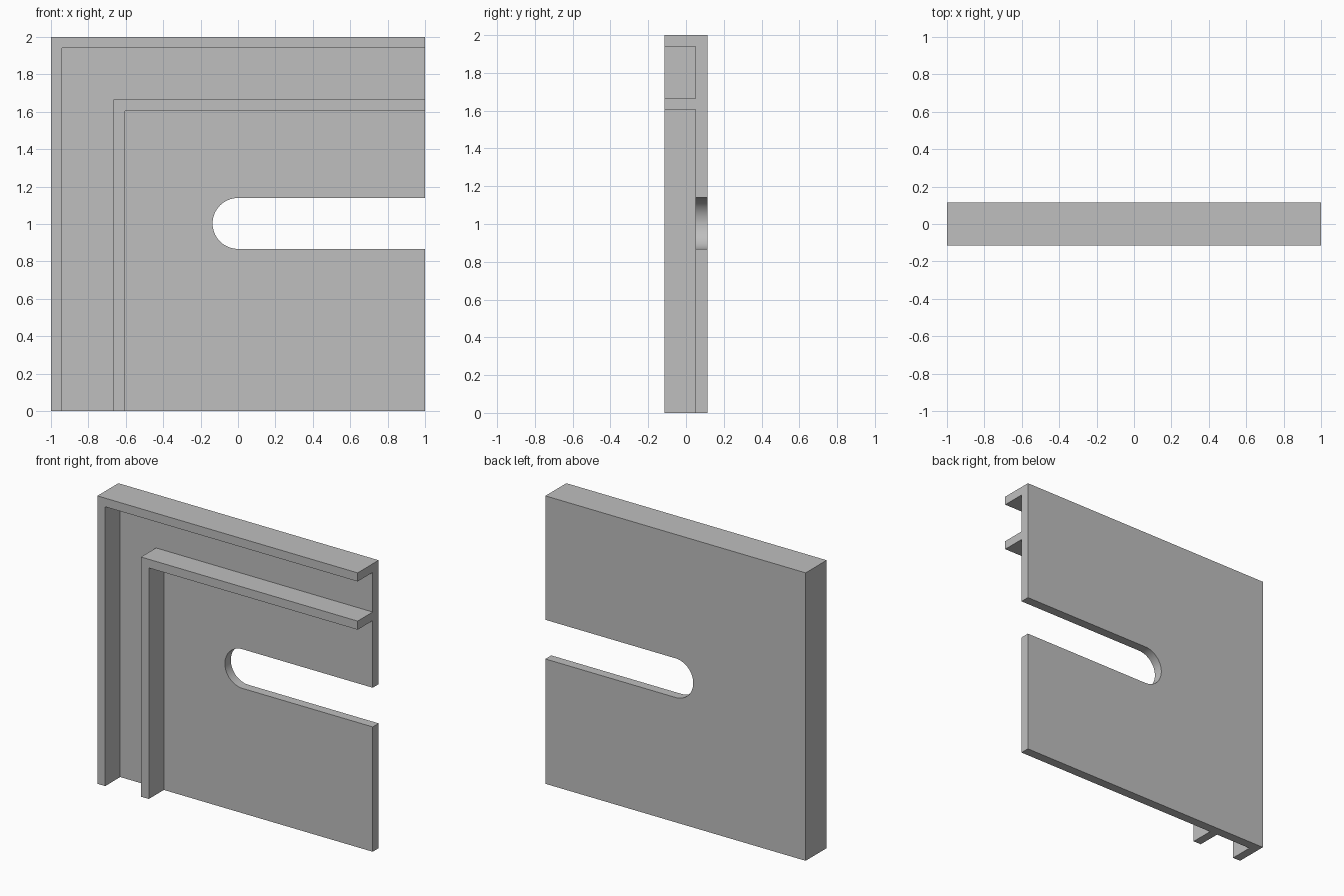
import bpy, bmesh, math

if "Cube" in bpy.data.objects:
    bpy.data.objects.remove(bpy.data.objects["Cube"])

grey = bpy.data.materials.new("plain grey")
grey.diffuse_color = (0.52, 0.52, 0.52, 1)
grey.use_nodes = True
grey.node_tree.nodes["Principled BSDF"].inputs["Base Color"].default_value = grey.diffuse_color

FRONT, FACE, BACK = -0.115, 0.05, 0.115   # depth of rib tips, plate face, plate back


def extrude_profile(name, points, y0, y1):
    """Extrude an outline in the x-z plane from y0 to y1."""
    bm = bmesh.new()
    face = bm.faces.new([bm.verts.new((x, y0, z)) for x, z in points])
    grown = bmesh.ops.extrude_face_region(bm, geom=[face])["geom"]
    for v in grown:
        if isinstance(v, bmesh.types.BMVert):
            v.co.y = y1
    bmesh.ops.recalc_face_normals(bm, faces=bm.faces[:])
    mesh = bpy.data.meshes.new(name)
    bm.to_mesh(mesh)
    bm.free()
    mesh.materials.append(grey)
    obj = bpy.data.objects.new(name, mesh)
    bpy.context.collection.objects.link(obj)
    return obj


# Back plate with a round-ended slot open to the right
r, cz, steps = 0.136, 1.003, 32
arc = [(r * math.cos(a), cz + r * math.sin(a))
       for a in (-math.pi / 2 - math.pi * i / steps for i in range(steps + 1))]
plate = extrude_profile(
    "slotted_plate",
    [(-1, 0), (1, 0), (1, cz - r)] + arc + [(1, cz + r), (1, 2), (-1, 2)],
    FACE, BACK)
bpy.context.view_layer.objects.active = plate
plate.select_set(True)
bpy.ops.object.shade_smooth_by_angle(angle=math.radians(30))


# L-shaped ribs standing on the front of the plate
def rib(name, x, z, t=0.06):
    extrude_profile(name, [(x, 0), (x + t, 0), (x + t, z - t), (1, z - t), (1, z), (x, z)],
                    FRONT, FACE)


rib("outer_rib", -1.0, 2.0)
rib("inner_rib", -0.665, 1.665)
